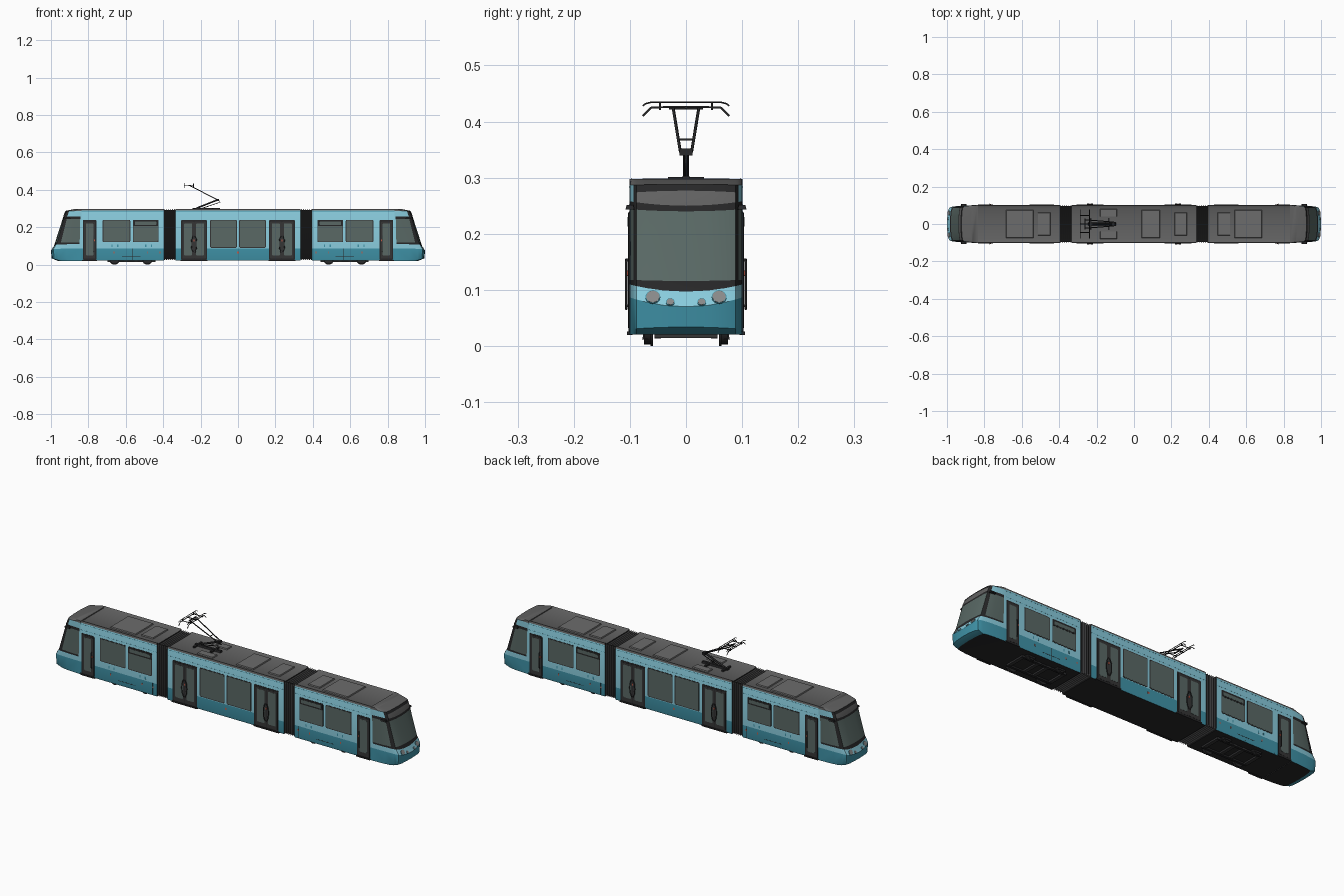
import bpy, bmesh, math
from mathutils import Vector
from mathutils.bvhtree import BVHTree

if "Cube" in bpy.data.objects:
    bpy.data.objects.remove(bpy.data.objects["Cube"])


def material(name, r, g, b):
    m = bpy.data.materials.new(name)
    m.diffuse_color = (r, g, b, 1)
    m.use_nodes = True
    m.node_tree.nodes["Principled BSDF"].inputs["Base Color"].default_value = m.diffuse_color
    return m


LIGHT = material("light_blue", .25, .60, .72)
DEEP = material("deep_blue", .05, .29, .39)
BLACK = material("black", .02, .02, .021)
RUBBER = material("rubber", .035, .035, .036)
GLASS = material("glass", .10, .14, .13)
ROOF = material("roof_grey", .12, .12, .12)
LID = material("lid_grey", .15, .15, .15)
LAMP = material("lamp", .25, .25, .25)
RED = material("red", .55, .10, .06)


def loft(name, rings, pick, mirror=""):
    """Skin closed rings; pick(i, j) gives the material of a face, pick(-1/-2, 0) of the caps."""
    bm = bmesh.new()
    vs = [[bm.verts.new(p) for p in ring] for ring in rings]
    n, mats = len(rings[0]), []

    def face(verts, mat):
        if mat not in mats:
            mats.append(mat)
        bm.faces.new(verts).material_index = mats.index(mat)

    for i in range(len(rings) - 1):
        for j in range(n):
            k = (j + 1) % n
            face((vs[i][j], vs[i][k], vs[i + 1][k], vs[i + 1][j]), pick(i, j))
    face(vs[0], pick(-1, 0))
    face(vs[-1], pick(-2, 0))
    bmesh.ops.recalc_face_normals(bm, faces=bm.faces[:])
    tree = BVHTree.FromBMesh(bm)
    me = bpy.data.meshes.new(name)
    bm.to_mesh(me)
    bm.free()
    for m in mats:
        me.materials.append(m)
    ob = bpy.data.objects.new(name, me)
    bpy.context.collection.objects.link(ob)
    if mirror:
        mod = ob.modifiers.new("mirror", 'MIRROR')
        mod.use_axis = ("X" in mirror, "Y" in mirror, False)
        mod.use_mirror_merge = False
    return tree


def box(name, x0, x1, y0, y1, z0, z1, mat, mirror="", inset=0):
    ring = lambda d, z: [(x0 + d, y0 + d, z), (x1 - d, y0 + d, z), (x1 - d, y1 - d, z), (x0 + d, y1 - d, z)]
    loft(name, [ring(0, z0), ring(inset, z1)], lambda i, j: mat, mirror)


def panel(name, x0, x1, z0, z1, out, mat, r=.006):
    """Rounded plate on the side wall, repeated on all four quarters."""
    pts = []
    for cx, cz, a0 in ((x1 - r, z1 - r, 0), (x0 + r, z1 - r, 90), (x0 + r, z0 + r, 180), (x1 - r, z0 + r, 270)):
        for a in (0, 30, 60, 90):
            t = math.radians(a0 + a)
            pts.append((cx + r * math.cos(t), cz + r * math.sin(t)))
    loft(name, [[(x, y, z) for x, z in pts] for y in (-.0995, -.101 - out)], lambda i, j: mat, "XY")


def disc(name, centre, axis, r, thick, mat, mirror, n=24):
    axis = Vector(axis).normalized()
    q = axis.to_track_quat('Z', 'Y')
    rings = [[Vector(centre) + q @ Vector((r * math.cos(2 * math.pi * k / n), r * math.sin(2 * math.pi * k / n), h))
              for k in range(n)] for h in (-thick / 2, thick / 2)]
    loft(name, rings, lambda i, j: mat, mirror)


def rod(name, pts, r, mat=BLACK):
    cu = bpy.data.curves.new(name, 'CURVE')
    cu.dimensions = '3D'
    cu.bevel_depth, cu.bevel_resolution, cu.use_fill_caps = r, 1, True
    sp = cu.splines.new('POLY')
    sp.points.add(len(pts) - 1)
    for p, c in zip(sp.points, pts):
        p.co = (*c, 1)
    cu.materials.append(mat)
    bpy.context.collection.objects.link(bpy.data.objects.new(name, cu))


# Car bodies: one wall-and-roof section, roof slightly sunk between its edges
half = [(.099, .022), (.101, .03), (.101, .087), (.101, .290), (.098, .299), (.084, .293)]
section = half + [(-y, z) for y, z in reversed(half)]
wall = [DEEP, DEEP, LIGHT, ROOF, ROOF, ROOF, ROOF, ROOF, LIGHT, DEEP, DEEP, BLACK]
body = lambda i, j: wall[j] if i >= 0 else BLACK
loft("middle_car_body", [[(x, y, z) for y, z in section] for x in (-.335, .335)], body)
loft("end_car_body", [[(x, y, z) for y, z in section] for x in (.396, .836)], body, "X")

# Folded bellows between the cars
rings = []
for k in range(13):
    s = .985 if k % 2 else .94
    rings.append([(.333 + k * .065 / 12, y * s, .16 + (z - .16) * s) for y, z in section])
loft("bellows", rings, lambda i, j: RUBBER, "X")

# Cab nose: plan outline (depth fraction, half width) stacked over height rows
plan = [(0, .101), (.08, .101), (.5, .0985), (.78, .094), (.86, .0915), (.92, .088), (.965, .07), (.988, .04), (1, 0)]
outline = plan + [(t, -y) for t, y in reversed(plan[:-1])]
# height at centre, height at sides, front x, then colours of front, pillar and side above the row
rows = [(.021, .021, .965, DEEP, DEEP, DEEP),
        (.034, .030, .996, DEEP, DEEP, DEEP),
        (.070, .087, 1.00, LIGHT, LIGHT, LIGHT),
        (.097, .110, .985, BLACK, BLACK, BLACK),
        (.116, .118, .979, GLASS, BLACK, GLASS),
        (.240, .244, .939, BLACK, BLACK, BLACK),
        (.250, .258, .936, ROOF, BLACK, LIGHT),
        (.277, .273, .928, BLACK, BLACK, LIGHT),
        (.288, .287, .922, ROOF, ROOF, ROOF),
        (.298, .298, .870, ROOF, ROOF, ROOF)]
BACK = .835


def nose_colour(i, j):
    if i < 0 or j == 16:
        return BLACK if i == -1 else ROOF
    c = min(j, 15 - j)
    front, pillar, side = rows[i][3:]
    if c == 0:
        return side if side in (DEEP, ROOF) else LIGHT
    return side if c < 3 else pillar if c < 5 else front


nose = loft("cab_nose", [[(BACK + t * (fx - BACK), y, zc + (ze - zc) * (y / .101) ** 2) for t, y in outline]
                         for zc, ze, fx, *_ in rows], nose_colour, "X")

# Headlights seated on the nose surface, and door mirrors
for name, y, z, r in (("headlight", .059, .087, .012), ("fog_light", .028, .078, .0065)):
    loc, nor, *_ = nose.ray_cast(Vector((1.2, y, z)), Vector((-1, 0, 0)))
    if nor.x < 0:
        nor = -nor
    disc(name + "_rim", loc, nor, r + .0012, .003, DEEP, "XY")
    disc(name, loc, nor, r, .005, LAMP, "XY")
box("side_camera", .895, .925, .092, .108, .243, .251, BLACK, "XY", .002)


# Windows
def window(x0, x1, z0, z1, hopper=False):
    panel("window_frame", x0, x1, z0, z1, .001, RUBBER)
    panel("window_glass", x0 + .004, x1 - .004, z0 + .004, z1 - .004, .0016, GLASS, .005)
    if hopper:
        panel("hopper_frame", x0 + .002, x1 - .002, z1 - .034, z1 - .002, .0025, BLACK, .004)
        panel("hopper_glass", x0 + .010, x1 - .010, z1 - .027, z1 - .010, .003, GLASS, .004)


window(.006, .149, .09, .24)
window(.425, .562, .12, .24, True)
window(.576, .724, .12, .24)


# Doors: dark frame, glazed leaves, grips and a sill
def door(x0, x1, leaves):
    panel("door_frame", x0, x1, .026, .238, .0012, BLACK, .004)
    w = (x1 - x0 - .012) / leaves
    for k in range(leaves):
        a = x0 + .006 + k * w
        panel("door_leaf", a + .001, a + w - .001, .032, .230, .002, RUBBER, .004)
        panel("door_glass", a + .010, a + w - .010, .050, .220, .0026, GLASS, .005)
    box("door_sill", x0 - .003, x1 + .003, .095, .105, .020, .026, BLACK, "XY")


door(.165, .305, 2)
door(.757, .830, 1)
for sx in (-1, 1):
    for sy in (-1, 1):
        for d in (-1, 1):
            rod("door_grip", [(sx * (.235 + d * x), sy * .1065, z) for x, z in
                              ((.004, .065), (.013, .085), (.015, .11), (.013, .135), (.004, .155))], .0022)
        rod("door_grip", [(sx * .771, sy * y, z) for y, z in
                          ((.103, .07), (.107, .075), (.107, .15), (.103, .155))], .0022)
panel("door_button", .232, .238, .125, .135, .005, RED, .002)
panel("door_button", .764, .769, .125, .135, .005, RED, .002)

# Side seams, bogie hatch lines and reflectors
for a, b in ((0, .335), (.397, .836)):
    panel("cornice_seam", a, b, .2825, .2840, .0004, DEEP, .0005)
    panel("waist_seam", a, b, .2525, .2535, .0004, DEEP, .0004)
panel("bogie_hatch_seam", .52, .62, .045, .047, .0005, BLACK, .0008)
for a, b in ((.420, .421), (.565, .566), (.735, .736)):
    panel("panel_seam", a, b, .026, .087, .0004, BLACK, .0004)
for x in (.0, .415, .480, .660):
    panel("reflector", x, x + .005, .060, .070, .0008, RED, .001)
for x in (.46, .49, .64, .67):
    panel("side_vent", x, x + .006, .095, .108, .0006, DEEP, .001)

# Roof equipment lids
for a, b, w in ((.445, .515, .063), (.537, .685, .075)):
    box("roof_unit", a, b, -w, w, .291, .2985, LID, "X", .003)
box("roof_unit_wide", .04, .14, -.075, .075, .291, .2985, LID, "", .003)
box("roof_unit_narrow", .215, .285, -.063, .063, .291, .2985, LID, "", .003)
box("roof_resistor", -.182, -.09, .038, .08, .291, .2985, LID, "Y", .003)

# Bogies under the end cars
box("bogie_side_beam", .445, .695, .044, .056, .013, .026, BLACK, "XY", .002)
for x in (.445, .54, .595, .685):
    box("bogie_cross_beam", x - .004, x + .014, -.056, .056, .014, .026, RUBBER, "X")
for x in (.485, .66):
    disc("wheel", (x, .067, .028), (0, 1, 0), .025, .016, BLACK, "XY")
    disc("wheel_flange", (x, .061, .028), (0, 1, 0), .028, .004, BLACK, "XY")
    box("axle_box", x - .02, x + .02, .068, .078, .012, .026, BLACK, "XY", .003)

# Pantograph
box("pantograph_base", -.245, -.095, -.008, .008, .292, .303, BLACK, "", .002)
for x in (-.232, -.135):
    box("pantograph_foot", x - .005, x + .005, -.032, .032, .292, .301, BLACK)
rod("lower_arm", [(-.222, 0, .302), (-.108, 0, .347)], .005)
rod("lower_link", [(-.19, 0, .302), (-.096, 0, .334), (-.108, 0, .348)], .0025)
box("knee_joint", -.118, -.100, -.012, .012, .340, .352, BLACK, "", .001)
for s in (-1, 1):
    rod("upper_arm", [(-.108, s * .010, .346), (-.262, s * .023, .425)], .0027)
    rod("head_side_bar", [(-.29, s * .046, .425), (-.236, s * .046, .425)], .002)
    for x in (-.288, -.238):
        rod("head_post", [(x, s * .046, .421), (x, s * .046, .435)], .002)
        rod("head_horn", [(x, s * y, z) for y, z in ((.03, .426), (.062, .425), (.077, .410))], .002)
rod("arm_cross_bar", [(-.151, -.0137, .368), (-.151, .0137, .368)], .002)
rod("head_cross_bar", [(-.262, -.03, .424), (-.262, .03, .424)], .0033)
for x in (-.288, -.238):
    rod("head_support", [(x, -.03, .426), (x, .03, .426)], .002)
    rod("contact_strip", [(x, y, z) for y, z in ((-.077, .428), (-.072, .432), (-.062, .4345), (.062, .4345),
                                                 (.072, .432), (.077, .428))], .0016)
rod("head_carrier", [(-.29, 0, .425), (-.236, 0, .425)], .0025)

# Smooth shading with crisp edges
bpy.ops.object.select_all(action='DESELECT')
for ob in bpy.context.scene.objects:
    if ob.type == 'MESH':
        ob.select_set(True)
        bpy.context.view_layer.objects.active = ob
bpy.ops.object.shade_smooth_by_angle(angle=math.radians(30))
